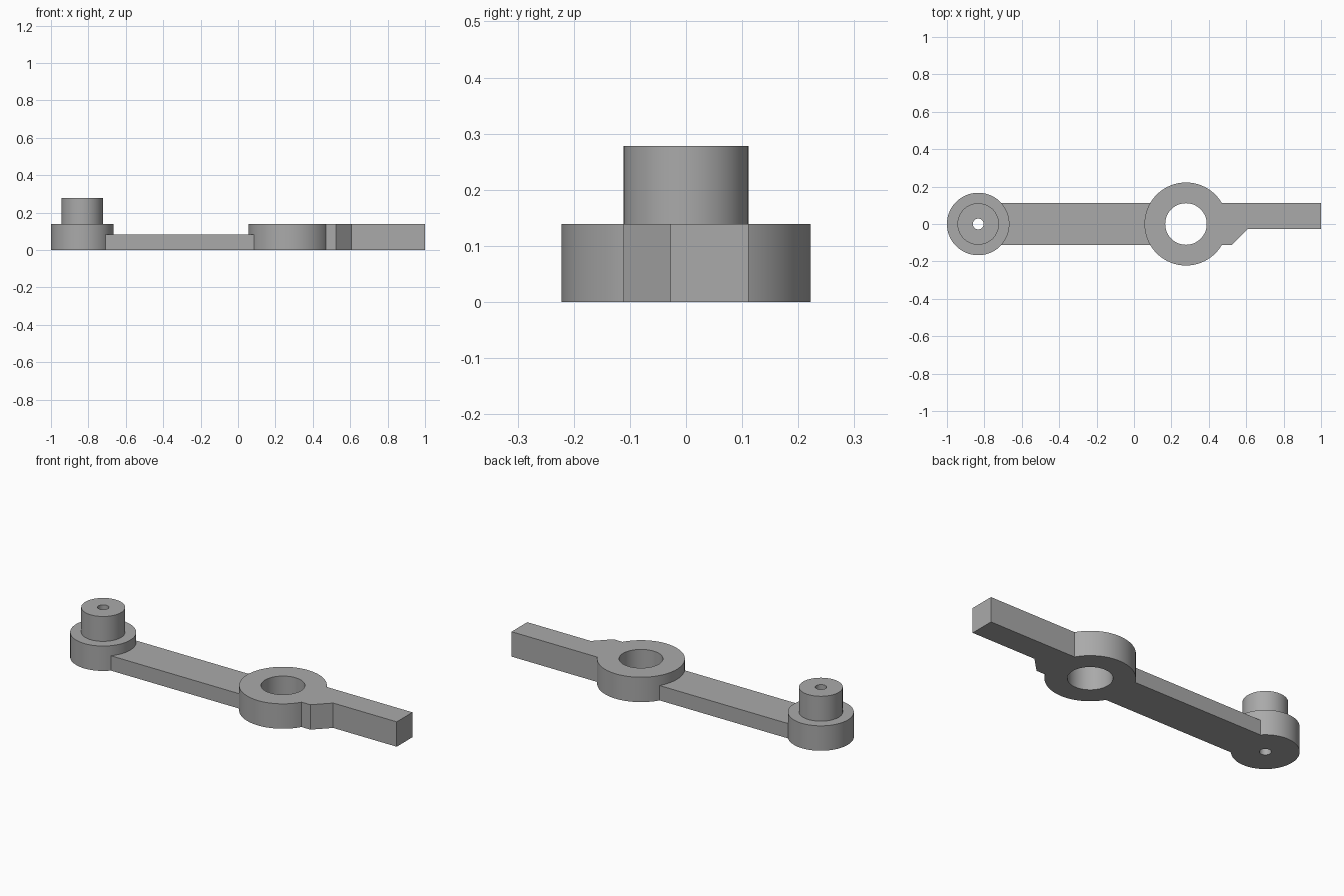
import bpy
import bmesh
import math

cube = bpy.data.objects.get("Cube")
if cube:
    bpy.data.objects.remove(cube, do_unlink=True)

# One plain grey for the whole part
grey = bpy.data.materials.new("plain grey")
grey.use_nodes = True
colour = (0.4, 0.4, 0.4, 1)
grey.diffuse_color = colour
grey.node_tree.nodes["Principled BSDF"].inputs["Base Color"].default_value = colour

# Shared dimensions
THICK, ARM_THICK, PIN_TOP = 0.139, 0.083, 0.278
HALF = 0.111
BOSS_X, BOSS_R, PIN_R, BORE_R = -0.833, 0.167, 0.111, 0.029
RING_X, RING_R, HOLE_R = 0.278, 0.222, 0.111
STEPS = 96


def finish(name, bm, x=0):
    bmesh.ops.recalc_face_normals(bm, faces=bm.faces)
    mesh = bpy.data.meshes.new(name)
    bm.to_mesh(mesh)
    bm.free()
    mesh.materials.append(grey)
    obj = bpy.data.objects.new(name, mesh)
    obj.location.x = x
    bpy.context.collection.objects.link(obj)
    bpy.ops.object.select_all(action="DESELECT")
    obj.select_set(True)
    bpy.context.view_layer.objects.active = obj
    bpy.ops.object.shade_smooth_by_angle(angle=math.radians(30))
    return obj


def lathe(name, x, profile):
    """Revolve a closed (radius, height) loop around the z axis."""
    bm = bmesh.new()
    rings = []
    for i in range(STEPS):
        a = 2 * math.pi * i / STEPS
        rings.append([bm.verts.new((r * math.cos(a), r * math.sin(a), z)) for r, z in profile])
    n = len(profile)
    for i in range(STEPS):
        a, b = rings[i], rings[(i + 1) % STEPS]
        for j in range(n):
            k = (j + 1) % n
            bm.faces.new((a[j], b[j], b[k], a[k]))
    return finish(name, bm, x)


def prism(name, outline, height):
    """Extrude a flat outline upwards from the ground."""
    bm = bmesh.new()
    base = bm.faces.new([bm.verts.new((x, y, 0)) for x, y in outline])
    top = bmesh.ops.extrude_face_region(bm, geom=[base], use_keep_orig=True)
    moved = [v for v in top["geom"] if isinstance(v, bmesh.types.BMVert)]
    bmesh.ops.translate(bm, verts=moved, vec=(0, 0, height))
    return finish(name, bm)


def arc(x, radius, side, y_from, y_to, count=16):
    """Points along a circle, so that a bar end fits a round hub."""
    r = radius - 0.002
    ys = [y_from + (y_to - y_from) * i / count for i in range(count + 1)]
    return [(x + side * math.sqrt(r * r - y * y), y) for y in ys]


# Round boss with its stepped pin and narrow through bore
lathe("pin_boss", BOSS_X, [(BORE_R, 0), (BOSS_R, 0), (BOSS_R, THICK),
                           (PIN_R, THICK), (PIN_R, PIN_TOP), (BORE_R, PIN_TOP)])

# Pivot ring with a wide hole
lathe("pivot_ring", RING_X, [(HOLE_R, 0), (RING_R, 0), (RING_R, THICK), (HOLE_R, THICK)])

# Thin arm joining the boss and the ring
prism("link_arm", arc(BOSS_X, BOSS_R, 1, HALF, -HALF)
      + arc(RING_X, RING_R, -1, -HALF, HALF), ARM_THICK)

# Narrow tail with a sloped shoulder beside the ring
prism("tail_bar", arc(RING_X, RING_R, 1, HALF, -HALF)
      + [(0.525, -HALF), (0.608, -0.028), (1, -0.028), (1, HALF)], THICK)
